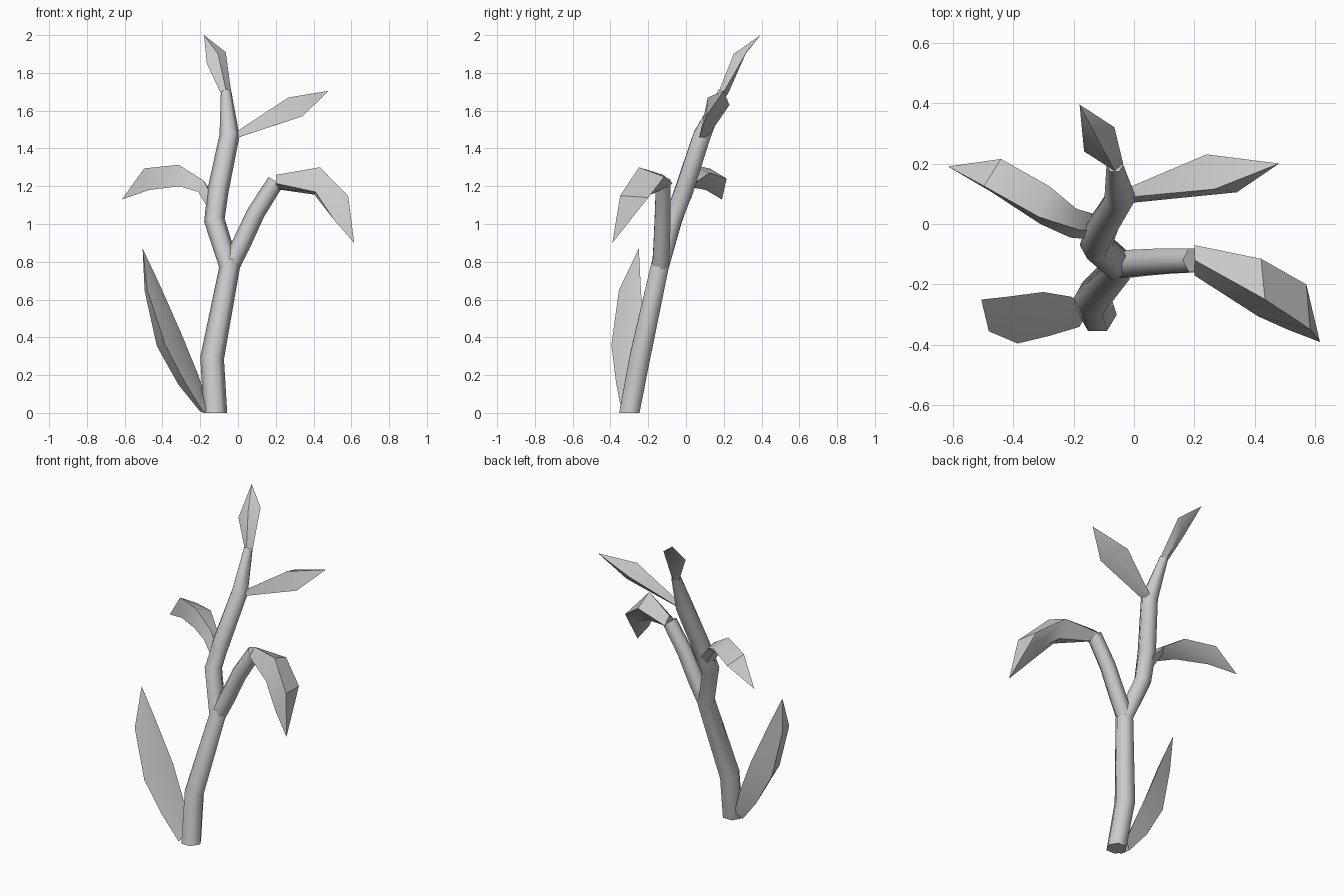
import bpy, bmesh, math
from mathutils import Vector

cube = bpy.data.objects.get("Cube")
if cube:
    bpy.data.objects.remove(cube, do_unlink=True)

grey = bpy.data.materials.new("plain grey")
grey.use_nodes = True
grey.diffuse_color = (0.6, 0.6, 0.6, 1)
grey.node_tree.nodes["Principled BSDF"].inputs["Base Color"].default_value = (0.6, 0.6, 0.6, 1)


def loft(name, rings, tip, angle):
    """Skin a list of equal rings, closing the end with a cap or a tip point."""
    bm = bmesh.new()
    loops = [[bm.verts.new(p) for p in ring] for ring in rings]
    n = len(loops[0])
    for low, high in zip(loops, loops[1:]):
        for i in range(n):
            j = (i + 1) % n
            bm.faces.new((low[i], low[j], high[j], high[i]))
    bm.faces.new(loops[0][::-1])
    if tip:
        end = bm.verts.new(tip)
        for i in range(n):
            bm.faces.new((loops[-1][i], loops[-1][(i + 1) % n], end))
    else:
        bm.faces.new(loops[-1])
    bmesh.ops.recalc_face_normals(bm, faces=bm.faces)
    mesh = bpy.data.meshes.new(name)
    bm.to_mesh(mesh)
    bm.free()
    mesh.materials.append(grey)
    obj = bpy.data.objects.new(name, mesh)
    bpy.context.collection.objects.link(obj)
    bpy.ops.object.select_all(action='DESELECT')
    obj.select_set(True)
    bpy.context.view_layer.objects.active = obj
    bpy.ops.object.shade_smooth_by_angle(angle=math.radians(angle))


def tangents(points):
    last = len(points) - 1
    return [(points[min(i + 1, last)] - points[max(i - 1, 0)]).normalized()
            for i in range(last + 1)]


def stem(name, path, sides=6):
    """Six-sided tube through (x, y, z, radius) stations."""
    points = [Vector(p[:3]) for p in path]
    rings = []
    for c, t, p in zip(points, tangents(points), path):
        u = Vector((0, 1, 0)).cross(t).normalized()
        v = t.cross(u)
        ring = []
        for i in range(sides):
            a = math.tau * i / sides
            q = c + (u * math.cos(a) + v * math.sin(a)) * p[3]
            if c.z == 0:
                q.z = 0
            ring.append(q)
        rings.append(ring)
    loft(name, rings, None, 65)


def leaf(name, sections, tip):
    """Diamond sections: two edges, a ridge on one side and a keel on the other."""
    sections = [(Vector(a), Vector(b), rise, keel) for a, b, rise, keel in sections]
    tip = Vector(tip)
    middles = [(a + b) / 2 for a, b, _, _ in sections]
    rings = []
    for (a, b, rise, keel), m, t in zip(sections, middles, tangents(middles + [tip])):
        n = t.cross(b - a).normalized()
        rings.append([a, m + n * rise, b, m - n * keel])
    loft(name, rings, tip, 35)


# Stems
stem("main_stem", [
    (-.12, -.3, 0, .063), (-.137, -.245, .29, .063), (-.045, -.14, .77, .055),
    (-.125, -.07, 1.02, .055), (-.105, -.01, 1.18, .056),
    (-.045, .085, 1.47, .053), (-.063, .195, 1.7, .028)])
stem("side_stem", [
    (-.04, -.135, .78, .05), (.02, -.128, .9, .05),
    (.095, -.123, 1.06, .048), (.2, -.12, 1.225, .045)])

# Leaves
leaf("drooping_leaf", [
    ((.2, -.17, 1.215), (.2, -.07, 1.215), .045, .03),
    ((.41, -.305, 1.17), (.42, -.115, 1.25), .1, .06),
    ((.51, -.35, 1.02), (.57, -.2, 1.14), .11, .02)], (.615, -.39, .9))
leaf("curled_leaf", [
    ((-.12, .03, 1.14), (-.15, -.05, 1.07), .02, .02),
    ((-.19, .05, 1.22), (-.21, -.045, 1.17), .045, .01),
    ((-.28, .125, 1.27), (-.31, 0, 1.2), .09, .01),
    ((-.44, .215, 1.24), (-.47, .105, 1.18), .1, .01)], (-.615, .19, 1.13))
leaf("raised_leaf", [
    ((-.01, .07, 1.455), (-.02, .12, 1.47), .02, .01),
    ((.34, .105, 1.57), (.24, .23, 1.63), .09, .02)], (.48, .2, 1.705))
leaf("base_leaf", [
    ((-.18, -.34, 0), (-.16, -.26, .05), .04, .01),
    ((-.28, -.37, .16), (-.21, -.24, .2), .09, .01),
    ((-.385, -.395, .36), (-.3, -.225, .42), .11, .01),
    ((-.48, -.355, .65), (-.415, -.24, .68), .06, .01)], (-.505, -.25, .87))
leaf("top_leaf", [
    ((-.09, .195, 1.69), (-.036, .2, 1.7), .025, .025),
    ((-.165, .24, 1.85), (-.065, .32, 1.91), .015, .035)], (-.18, .395, 2))
